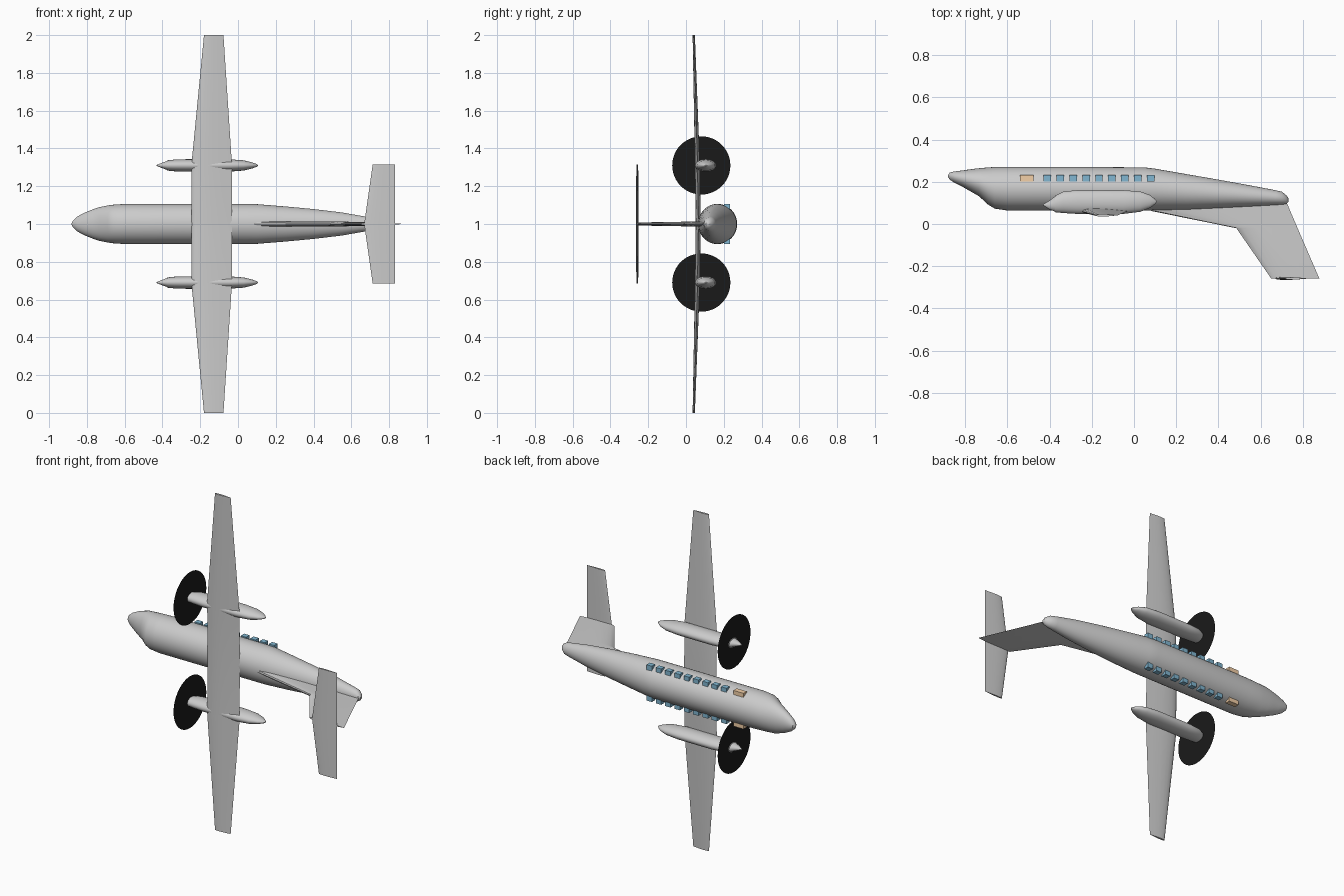
import bpy, bmesh, math

if "Cube" in bpy.data.objects:
    bpy.data.objects.remove(bpy.data.objects["Cube"])


def finish(name, bm, color=None, smooth=True):
    bmesh.ops.recalc_face_normals(bm, faces=bm.faces[:])
    me = bpy.data.meshes.new(name)
    bm.to_mesh(me)
    bm.free()
    ob = bpy.data.objects.new(name, me)
    bpy.context.collection.objects.link(ob)
    if color:
        mat = bpy.data.materials.get(color[0]) or bpy.data.materials.new(color[0])
        mat.diffuse_color = color[1]
        mat.use_nodes = True
        mat.node_tree.nodes["Principled BSDF"].inputs["Base Color"].default_value = mat.diffuse_color
        me.materials.append(mat)
    if smooth:
        bpy.ops.object.select_all(action='DESELECT')
        ob.select_set(True)
        bpy.context.view_layer.objects.active = ob
        bpy.ops.object.shade_smooth_by_angle(angle=math.radians(35))
    return ob


def loft(name, rings):
    """Skin a list of equal-length point rings and cap both ends."""
    bm = bmesh.new()
    vs = [[bm.verts.new(p) for p in r] for r in rings]
    n = len(rings[0])
    for a, b in zip(vs, vs[1:]):
        for i in range(n):
            j = (i + 1) % n
            bm.faces.new((a[i], a[j], b[j], b[i]))
    bm.faces.new(vs[0])
    bm.faces.new(vs[-1])
    return finish(name, bm)


def body(name, stations, z0, n=40):
    """Elliptical hull along x: (x, y low, y high, half width)."""
    rings = []
    for x, lo, hi, w in stations:
        rings.append([(x, (lo + hi) / 2 + (hi - lo) / 2 * math.cos(2 * math.pi * i / n),
                       z0 + w * math.sin(2 * math.pi * i / n)) for i in range(n)])
    return loft(name, rings)


# Aerofoil outline: chord fraction, offset as fraction of thickness
half = [(0.03, .5), (0.1, .8), (0.2, .95), (0.33, 1), (0.5, .87), (0.75, .5)]
FOIL = [(0, 0)] + half + [(1, 0.04)] + [(t, -h) for t, h in reversed(half)]


def foil(x0, x1, half_t):
    return [(x0 + (x1 - x0) * t, h * half_t) for t, h in FOIL]


# Fuselage
body("fuselage", [
    (-.882, .224, .230, .003), (-.872, .209, .244, .02), (-.85, .195, .249, .04),
    (-.81, .175, .254, .061), (-.77, .152, .260, .077), (-.735, .132, .264, .089),
    (-.69, .091, .268, .098), (-.66, .073, .270, .102), (-.60, .064, .271, .106),
    (-.30, .064, .271, .106), (.05, .064, .268, .106), (.10, .065, .262, .105),
    (.25, .068, .236, .093), (.40, .075, .210, .079), (.55, .083, .183, .061),
    (.67, .090, .160, .040), (.70, .092, .153, .034), (.722, .095, .136, .021),
    (.732, .105, .122, .006)], 1.0)

# Main wing, tip to tip
wing = [(0, -.18, -.077, .041, .006), (.67, -.245, -.033, .06, .013),
        (1, -.245, -.033, .065, .014)]
wing += [(2 - z, *r) for z, *r in wing[1::-1]]
loft("main_wing", [[(x, y + h, z) for x, h in foil(a, b, t)] for z, a, b, y, t in wing])

# Tailplane on top of the fin
tail = [(.685, .713, .832, .005), (1, .668, .832, .007), (1.315, .713, .832, .005)]
loft("tailplane", [[(x, -.258 + h, z) for x, h in foil(a, b, t)] for z, a, b, t in tail])

# Fin with dorsal fillet
fin = [(.105, .08, .722, .015), (.062, .08, .74, .014),
       (-.02, .485, .775, .012), (-.258, .65, .878, .008)]
loft("tail_fin", [[(x, y, 1 + h) for x, h in foil(a, b, t)] for y, a, b, t in fin])

# Engine nacelles with spinners and propeller discs
for side, z in (("upper", 1.31), ("lower", .69)):
    body(side + "_nacelle", [
        (-.375, .056, .134, .027), (-.335, .052, .154, .031), (-.27, .048, .160, .033),
        (-.05, .048, .160, .033), (.03, .058, .154, .027), (.075, .076, .138, .016),
        (.098, .092, .120, .008), (.107, .103, .109, .002)], z, 32)
    body(side + "_spinner", [(-.432, .090, .093, .002), (-.405, .071, .108, .013),
                             (-.372, .058, .132, .025)], z, 32)
    bm = bmesh.new()
    bm.faces.new([bm.verts.new((-.373, .081 + .154 * math.cos(a), z + .154 * math.sin(a)))
                  for a in (2 * math.pi * i / 48 for i in range(48))])
    finish(side + "_propeller_disc", bm, ("black", (.01, .01, .01, 1)), False)


# Windows and doors: blocks spanning the cabin and showing on both sides
def block(name, x, w, color):
    bm = bmesh.new()
    bmesh.ops.create_cube(bm, size=1)
    for v in bm.verts:
        v.co = (x + v.co.x * w, .217 + v.co.y * .031, 1 + v.co.z * .213)
    finish(name, bm, color, False)


for i in range(9):
    block(f"window_{i + 1}", -.411 + i * .0613, .035, ("blue", (.22, .47, .64, 1)))
block("cabin_door", -.508, .066, ("tan", (.9, .63, .39, 1)))
